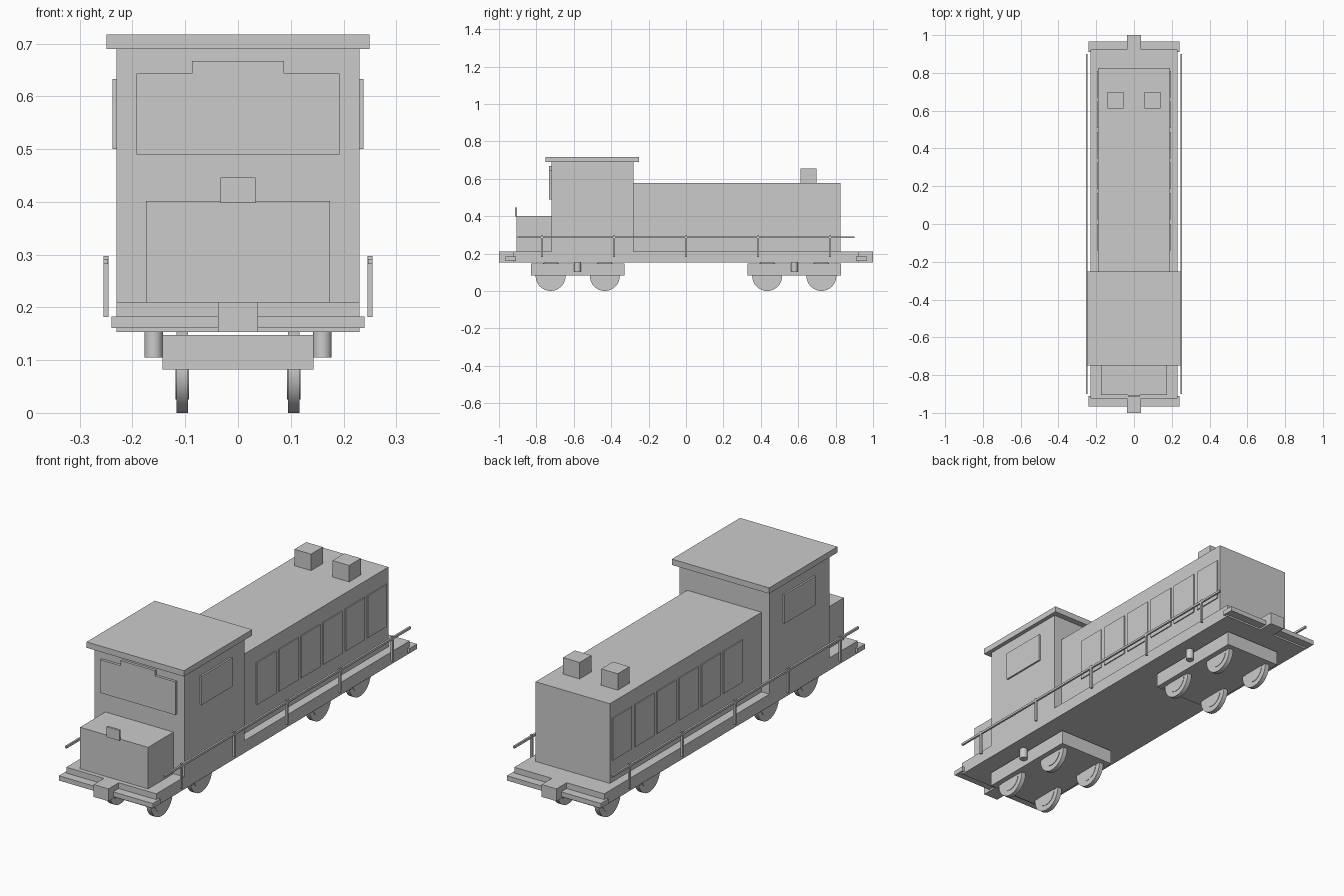
import bpy, math

if "Cube" in bpy.data.objects:
    bpy.data.objects.remove(bpy.data.objects["Cube"])

grey = bpy.data.materials.new("light_grey")
grey.diffuse_color = (0.6, 0.6, 0.6, 1)
grey.use_nodes = True
grey.node_tree.nodes["Principled BSDF"].inputs["Base Color"].default_value = grey.diffuse_color


def box(name, x, y, z):
    """Box from (min, max) ranges on each axis."""
    lo, hi = zip(x, y, z)
    v = [(a, b, c) for a in (lo[0], hi[0]) for b in (lo[1], hi[1]) for c in (lo[2], hi[2])]
    f = [(0, 1, 3, 2), (4, 6, 7, 5), (0, 4, 5, 1), (2, 3, 7, 6), (0, 2, 6, 4), (1, 5, 7, 3)]
    me = bpy.data.meshes.new(name)
    me.from_pydata(v, [], f)
    me.materials.append(grey)
    ob = bpy.data.objects.new(name, me)
    bpy.context.collection.objects.link(ob)
    return ob


def cylinder(name, loc, r, depth, along_x=False):
    bpy.ops.mesh.primitive_cylinder_add(vertices=32, radius=r, depth=depth, location=loc,
                                        rotation=(0, math.pi / 2 if along_x else 0, 0))
    ob = bpy.context.object
    ob.name = name
    ob.data.materials.append(grey)
    bpy.ops.object.shade_smooth_by_angle()


def span(a, b, s):
    """Range mirrored to side s."""
    return (a, b) if s > 0 else (-b, -a)


# Deck, hoods and cab
box("deck", (-.23, .23), (-.925, .925), (.153, .21))
box("long_hood", (-.19, .19), (-.28, .827), (.21, .578))
box("short_hood", (-.174, .174), (-.905, -.72), (.21, .402))
box("headlight", (-.033, .033), (-.914, -.904), (.398, .446))
box("cab", (-.23, .23), (-.72, -.28), (.21, .69))
box("cab_roof", (-.249, .249), (-.75, -.252), (.69, .717))

# Windscreen with a raised middle
box("windscreen", (-.192, .192), (-.732, -.72), (.49, .643))
box("windscreen_top", (-.087, .087), (-.732, -.72), (.643, .667))

for s in (-1, 1):
    # Exhaust stacks, cab side windows and hood side panels
    box("exhaust_stack", span(.055, .14, s), (.612, .698), (.578, .654))
    box("cab_side_window", span(.23, .238, s), (-.605, -.38), (.50, .633))
    for i in range(6):
        y = -.139 + i * .162
        box("hood_panel", span(.19, .195, s), (y, y + .14), (.311, .506))

    # Handrails
    box("handrail", span(.246, .255, s), (-.9, .9), (.282, .292))
    for i in range(-2, 3):
        y = i * .385
        box("rail_post", span(.245, .255, s), (y - .005, y + .005), (.182, .297))

    # End steps and couplers
    box("end_step", (-.24, .24), span(.91, .965, s), (.161, .183))
    box("coupler", (-.038, .038), span(.92, 1.0, s), (.153, .21))

    # Bogies with wheels and side cylinders
    box("bogie_frame", (-.143, .143), span(.33, .828, s), (.082, .148))
    for side in (-1, 1):
        cylinder("side_cylinder", (side * .16, s * .58, .129), .0175, .048)
        for y in (.434, .724):
            cylinder("wheel", (side * .1055, s * y, .08), .08, .022, True)
            cylinder("wheel_hub", (side * .1055, s * y, .08), .055, .026, True)
